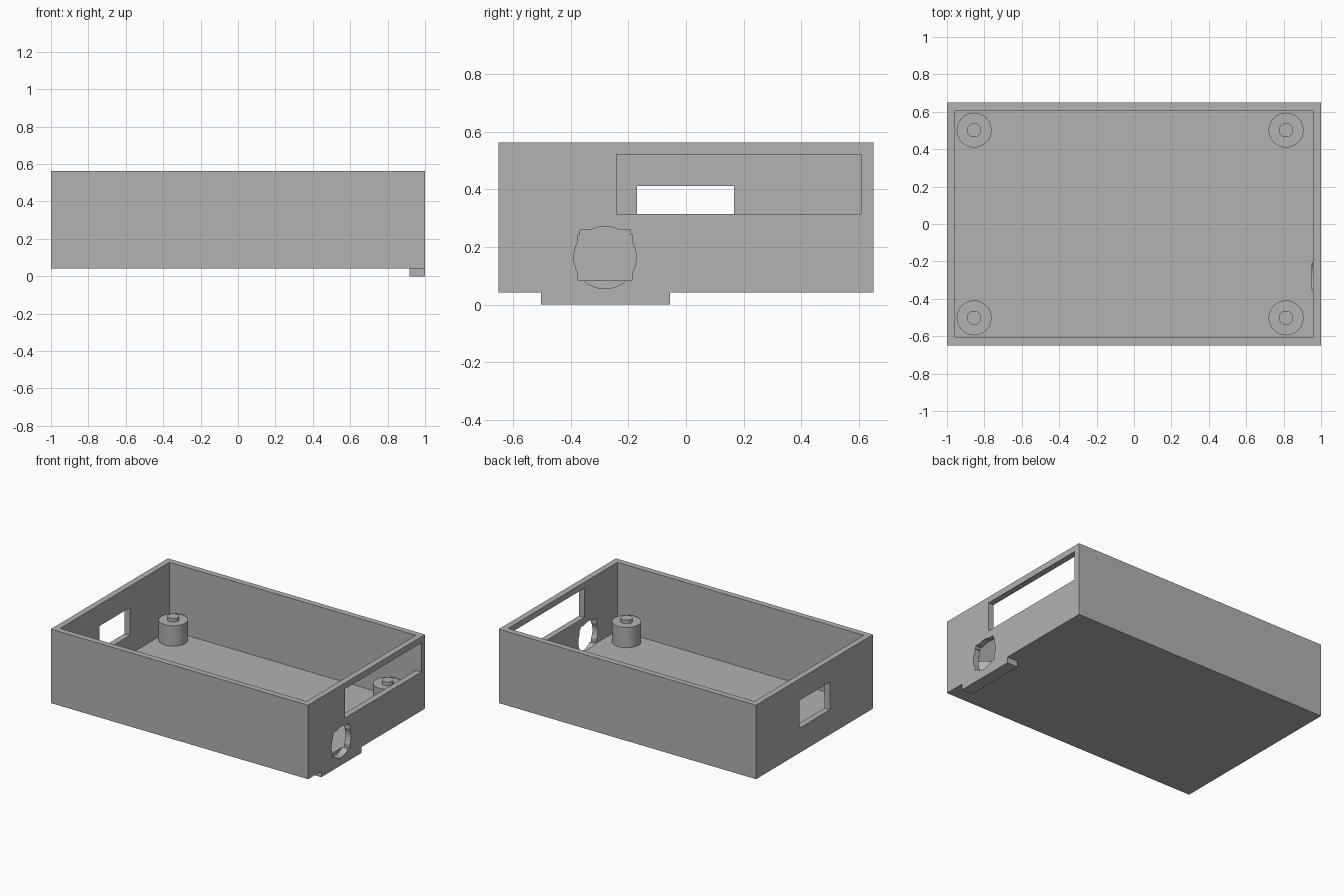
import bpy
import math

old = bpy.data.objects.get("Cube")
if old:
    bpy.data.objects.remove(old, do_unlink=True)

GREY = (0.445, 0.445, 0.445, 1.0)
grey = bpy.data.materials.new("plain grey")
grey.use_nodes = True
grey.diffuse_color = GREY
grey.node_tree.nodes["Principled BSDF"].inputs["Base Color"].default_value = GREY


def box(name, x, y, z):
    """Box spanning the given (low, high) ranges."""
    bpy.ops.mesh.primitive_cube_add(size=1)
    ob = bpy.context.object
    ob.name = name
    ob.location = [(a + b) / 2 for a, b in (x, y, z)]
    ob.scale = [b - a for a, b in (x, y, z)]
    bpy.ops.object.transform_apply(location=True, rotation=False, scale=True)
    ob.data.materials.append(grey)
    return ob


def cylinder(name, radius, depth, location, rotation=(0, 0, 0)):
    bpy.ops.mesh.primitive_cylinder_add(vertices=64, radius=radius, depth=depth,
                                        location=location, rotation=rotation)
    ob = bpy.context.object
    ob.name = name
    ob.data.materials.append(grey)
    return ob


def combine(target, tool, operation):
    """Apply a boolean to the target and discard the tool."""
    tool.hide_render = True
    bpy.context.view_layer.objects.active = target
    mod = target.modifiers.new("cut", "BOOLEAN")
    mod.operation = operation
    mod.solver = "EXACT"
    mod.object = tool
    bpy.ops.object.modifier_apply(modifier=mod.name)
    bpy.data.objects.remove(tool, do_unlink=True)


WALL = 0.042
HALF_X, HALF_Y, TOP = 1.0, 0.65, 0.562
FLOOR = 2 * WALL

# Open tray with a foot under the right-hand wall
shell = box("enclosure_shell", (-HALF_X, HALF_X), (-HALF_Y, HALF_Y), (WALL, TOP))
combine(shell, box("foot", (0.916, HALF_X), (-0.503, -0.055), (0, 0.06)), "UNION")
inner_x, inner_y = HALF_X - WALL, HALF_Y - WALL
combine(shell, box("cavity", (-inner_x, inner_x), (-inner_y, inner_y), (FLOOR, 1)),
        "DIFFERENCE")

# Window in one end wall, long slot in the other
combine(shell, box("window", (-1.1, -0.9), (-0.17, 0.167), (0.217, 0.411)), "DIFFERENCE")
combine(shell, box("slot", (0.9, 1.1), (-0.241, 0.607), (0.315, 0.52)), "DIFFERENCE")

# Round socket hole with stepped square corners
SOCKET_Y, SOCKET_Z = -0.281, 0.163
for half, top in ((0.094, 0.243), (0.087, 0.261)):
    combine(shell, box("socket_cut", (0.955, 1.1), (SOCKET_Y - half, SOCKET_Y + half),
                       (FLOOR + 0.0005, top)), "DIFFERENCE")
combine(shell, cylinder("socket_round", 0.108, 0.2, (1.053, SOCKET_Y, SOCKET_Z),
                        (0, math.pi / 2, 0)), "DIFFERENCE")

# Corner posts with locating pins
POST_TOP, PIN_TOP = 0.227, 0.252
for side, x in (("right", -0.855), ("left", 0.813)):
    for end, y in (("front", -0.502), ("back", 0.502)):
        for part, radius, low, high in (("post", 0.093, FLOOR, POST_TOP),
                                        ("pin", 0.038, POST_TOP, PIN_TOP)):
            cylinder(f"{end}_{side}_{part}", radius, high - low, (x, y, (low + high) / 2))
            bpy.ops.object.shade_smooth_by_angle(angle=math.radians(30))
